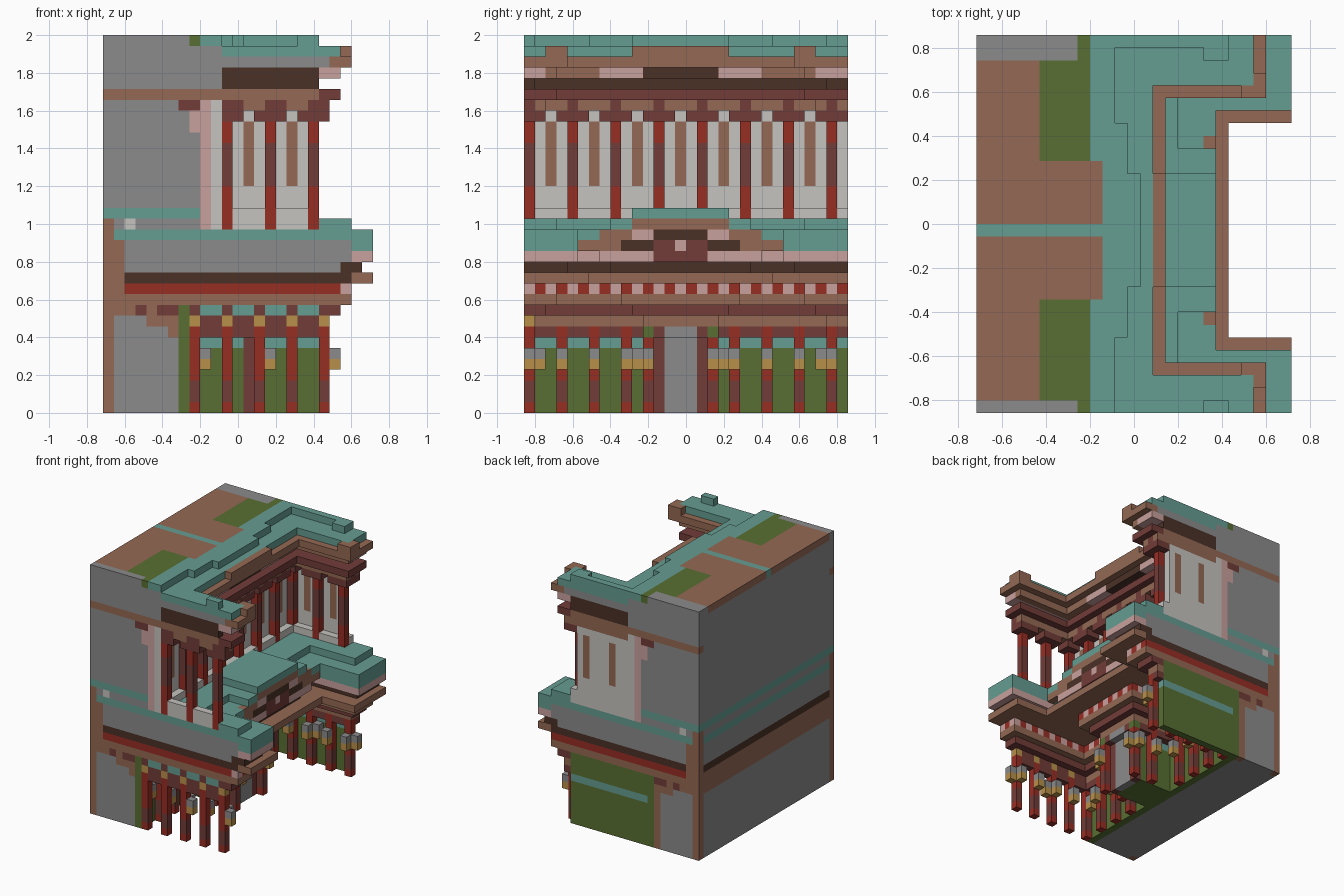
import bpy, bmesh

if "Cube" in bpy.data.objects:
    bpy.data.objects.remove(bpy.data.objects["Cube"])

NI, NJ, NK = 25, 30, 35
UNIT = 2 / NK

PALETTE = {
    "stone": (139, 139, 139), "plaster": (197, 195, 191), "timber": (148, 105, 84),
    "teal_tile": (101, 156, 145), "green": (88, 111, 50), "maroon": (113, 60, 56),
    "red": (151, 46, 36), "dark_timber": (75, 49, 39), "pink": (201, 161, 157),
    "gold": (184, 144, 74),
}


def linear(c):
    c /= 255
    return c / 12.92 if c <= 0.04045 else ((c + 0.055) / 1.055) ** 2.4


MATS = list(PALETTE)
for name, rgb in PALETTE.items():
    mat = bpy.data.materials.new(name)
    mat.use_nodes = True
    colour = tuple(linear(c) for c in rgb) + (1,)
    mat.diffuse_color = colour
    mat.node_tree.nodes["Principled BSDF"].inputs["Base Color"].default_value = colour

cells = {}  # (i, j, k) -> (part, colour)


def fill(part, colour, ri, rj, rk):
    for i in ri:
        for j in rj:
            for k in rk:
                if 0 <= i < NI and 0 <= j < NJ:
                    cells[i, j, k] = (part, colour)


def paint(colour, ri, rj, rk):
    for i in ri:
        for j in rj:
            for k in rk:
                if (i, j, k) in cells:
                    cells[i, j, k] = (cells[i, j, k][0], colour)


# Floor outlines, grown outward by d
def lower(i, j, d):
    wing = i < 21 + d and (j < 1 + d or j >= 28 - d)
    porch = i < 15 + d and 11 - d <= j < 18 + d
    return i < 9 + d or wing or porch


def upper(i, j, d):
    return i < 12 + d or (i < 20 + d and (j < 1 + d or j >= 28 - d))


def layer(part, plan, k, d, colour, inner_d=-99, inner="stone", rule=None):
    for i in range(NI):
        for j in range(NJ):
            if plan(i, j, d):
                c = inner if plan(i, j, inner_d) else colour
                if rule and c == colour:
                    c = rule(i, j)
                cells[i, j, k] = (part, c)


I, J = range(NI), range(NJ)
ENDS = (0, 29)

# Lower storey walls
for k in range(8):
    layer("lower_walls", lower, k, -1, "teal_tile" if k == 6 else "green")
fill("lower_walls", "stone", range(7), J, range(8))
paint("maroon", [13], range(12, 17), range(8))
paint("stone", [13], range(13, 16), range(8))

# Lower colonnade with bracket lamps facing the court
row_j = (0, 3, 6, 9, 19, 22, 25, 28)
row_i = (8, 11, 14, 17, 20)
posts = {(8, j): (1, 0) for j in row_j}
posts.update({(i, 0): (0, 1) for i in row_i})
posts.update({(i, 28): (0, -1) for i in row_i})
posts.update({(i, 11): (0, -1) for i in (11, 14)})
posts.update({(i, 17): (0, 1) for i in (11, 14)})
layer("lower_frieze", lower, 7, 0, "maroon")
for (i, j), (di, dj) in posts.items():
    fill("lower_columns", "red", [i], [j], range(8))
    paint("maroon", [i], [j], (1, 2))
    faces = [(di, dj)] + ([(1, 0)] if i in (14, 20) else [])
    for a, b in faces:
        fill("lamps", "gold", [i + a], [j + b], [4])
        fill("lamps", "stone", [i + a], [j + b], [5])
paint("stone", [14], range(13, 16), [7])
paint("green", [14], (11, 17), [7])

# Lower cornice, stepping out course by course
layer("lower_cornice", lower, 8, 0, "timber")
layer("lower_cornice", lower, 9, 1, "maroon")
layer("lower_cornice", lower, 10, 2, "timber")
layer("lower_cornice", lower, 11, 2, "pink", 1, "red",
      lambda i, j: "red" if (i + j) % 2 else "pink")
layer("lower_cornice", lower, 12, 5, "timber", 2, "dark_timber")
layer("lower_cornice", lower, 13, 3, "dark_timber", 1)
layer("lower_cornice", lower, 14, 4, "pink", 2)
paint("maroon", range(8, 21), [0], [8])
paint("gold", row_i, [0], [8])
paint("teal_tile", range(8, 21), [0], [9])
paint("maroon", row_i, [0], [9])

# Lower roof with the ridge of the porch
layer("lower_roof", lower, 15, 4, "teal_tile", 2)
layer("lower_roof", lower, 16, 4, "teal_tile")
layer("lower_roof", lower, 17, 2, "teal_tile")
fill("lower_roof", "teal_tile", range(9, 19), range(5, 24), (15, 16))
fill("lower_roof", "teal_tile", range(9, 16), range(1, 28), [17])
fill("lower_roof", "teal_tile", range(16, 19), range(8, 21), [17])
fill("lower_roof", "teal_tile", range(9, 19), range(10, 19), [18])

# Stepped gable on the porch front
for k, edge, trim, field in ((14, 5, 2, "pink"), (15, 5, 4, "dark_timber"),
                             (16, 7, 3, "dark_timber"), (17, 10, 9, "timber")):
    paint("timber", [18], range(edge, 29 - edge), [k])
    paint(field, [18], range(edge + trim, 29 - edge - trim), [k])
paint("maroon", [18], range(12, 17), (14, 15))
paint("pink", [18], [14], [15])
paint("pink", [18], (10, 11, 17, 18), [16])

# Upper storey: low parapet between the columns, walls and panel stripes
for k in (17, 18):
    layer("parapet", upper, k, 0, "plaster")
for k in range(17, 28):
    layer("upper_walls", upper, k, -1, "plaster")
fill("upper_walls", "stone", range(9), J, range(17, 28))
paint("pink", [9], J, range(17, 28))
paint("pink", [8], ENDS, range(26, 28))
paint("timber", [10], range(2, 30, 4), range(21, 27))
paint("timber", (13, 17), [29], range(21, 27))

# Upper colonnade
uposts = [(11, j) for j in range(0, 29, 4)] + [(i, j) for i in (15, 19) for j in (0, 28)]
for i, j in uposts:
    fill("upper_columns", "red", [i], [j], range(17, 28))
    paint("maroon", [i], [j], range(21, 25))
    for a in (-1, 0, 1):
        for b in (-1, 0, 1):
            p = (i + a, j + b)
            if 0 <= p[1] < NJ and upper(*p, 1) and not upper(*p, -1):
                fill("column_brackets", "maroon", [p[0]], [p[1]], [27])

# Upper cornice
layer("upper_cornice", upper, 28, 1, "timber")
for i, j in uposts:
    paint("maroon", (i, i + 1), [j], [28])
layer("upper_cornice", upper, 29, 2, "maroon", 0, "timber")
layer("upper_cornice", upper, 30, 0, "dark_timber")
layer("upper_cornice", upper, 31, 2, "timber", 0, "dark_timber",
      lambda i, j: "dark_timber" if 11 <= j < 18 else
      ("pink" if 7 <= j < 11 or 18 <= j < 22 or j < 2 or j > 26 else "timber"))
layer("upper_cornice", upper, 32, 3, "timber", 1)
fill("upper_cornice", "timber", [14], range(10, 19), [33])
fill("upper_cornice", "timber", (21, 22), (2, 3, 25, 26), [33])
paint("stone", range(11), J, range(30, 33))
paint("stone", range(9), J, [28])
paint("maroon", (7, 8), ENDS, [28])
paint("pink", [9], ENDS, [28])
paint("plaster", [10], ENDS, [28])

# Upper roof
layer("upper_roof", upper, 33, 2, "teal_tile")
layer("upper_roof", upper, 34, -1, "teal_tile")
fill("upper_roof", "teal_tile", range(12), range(6, 23), [34])
fill("upper_roof", "teal_tile", range(13), range(10, 19), [34])
fill("upper_roof", "teal_tile", (18, 19), (0, 28, 29), [34])
paint("stone", range(11), J, [33])
paint("timber", range(5), J, [34])
paint("green", range(5, 9), J, [34])
paint("timber", range(10), range(9, 20), [34])
paint("teal_tile", range(10), [14], [34])
paint("stone", range(8), (0, 28, 29), [34])

# Banding on the plain back and end walls
paint("stone", [0], range(1, 29), (29, 34)[:1])
paint("timber", [0], ENDS, range(18))
paint("timber", range(2), J, range(9, 12))
paint("timber", range(2), ENDS, range(12, 16))
paint("dark_timber", [0], range(2, 28), [12])
paint("teal_tile", range(1, 9), J, [16])
paint("teal_tile", [0], range(1, 29), [16])
paint("teal_tile", range(9), J, [18])
paint("stone", range(1, 9), J, [17])
paint("plaster", [2], ENDS, [17])
paint("stone", range(1, 4), ENDS, [8])
paint("timber", range(2, 7), ENDS, [9])
paint("maroon", (3, 5, 6), ENDS, [9])
paint("stone", range(1, 6), ENDS, [7])
paint("stone", [0], range(1, 29), (7, 8, 13, 14, 15, 17))
paint("timber", [6], [0], [7])
paint("timber", [6], [29], range(8))
paint("green", [7], ENDS, range(10))
paint("green", range(8, 20), [29], range(7, 10))

# Turn each part into a mesh of its exposed faces
AXES = ((1, 0, 0), (0, 1, 0), (0, 0, 1))


def build(part):
    bm = bmesh.new()
    verts = {}

    def vert(p):
        if p not in verts:
            verts[p] = bm.verts.new(((p[0] - NI / 2) * UNIT, (p[1] - NJ / 2) * UNIT, p[2] * UNIT))
        return verts[p]

    for c, (owner, colour) in cells.items():
        if owner != part:
            continue
        for a in range(3):
            for s in (0, 1):
                near = tuple(c[n] + AXES[a][n] * (2 * s - 1) for n in range(3))
                if near in cells:
                    continue
                u, v = AXES[(a + 1) % 3], AXES[(a + 2) % 3]
                base = tuple(c[n] + AXES[a][n] * s for n in range(3))
                ring = [tuple(base[n] + u[n] * p + v[n] * q for n in range(3))
                        for p, q in ((0, 0), (1, 0), (1, 1), (0, 1))]
                if not s:
                    ring.reverse()
                bm.faces.new([vert(p) for p in ring]).material_index = MATS.index(colour)
    bmesh.ops.dissolve_limit(bm, angle_limit=0.01, verts=bm.verts[:], edges=bm.edges[:],
                             delimit={"MATERIAL"})
    mesh = bpy.data.meshes.new(part)
    bm.to_mesh(mesh)
    bm.free()
    for name in MATS:
        mesh.materials.append(bpy.data.materials[name])
    bpy.context.collection.objects.link(bpy.data.objects.new(part, mesh))


for part in sorted({owner for owner, _ in cells.values()}):
    build(part)
